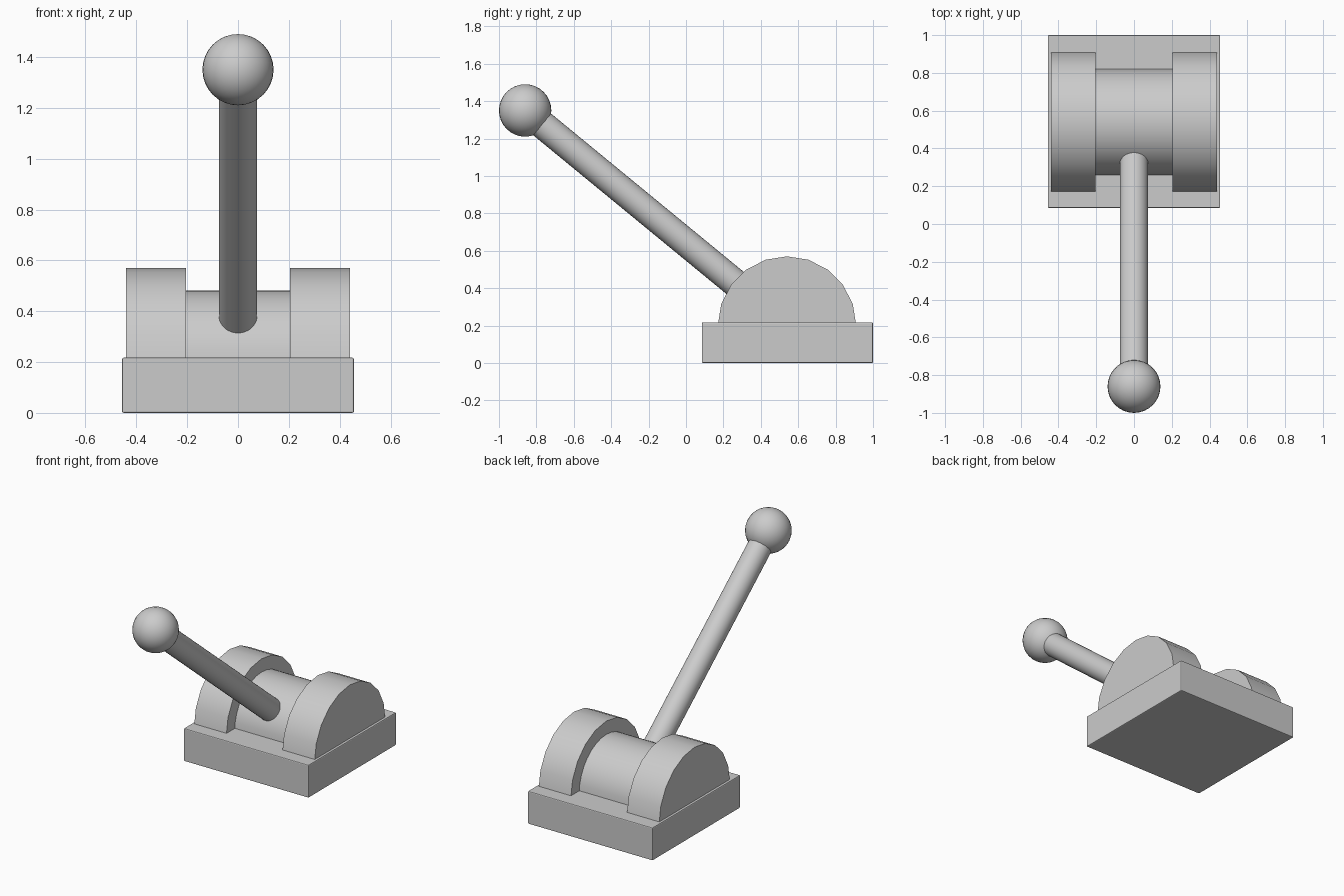
import bpy, math
from mathutils import Vector

if "Cube" in bpy.data.objects:
    bpy.data.objects.remove(bpy.data.objects["Cube"])

PIVOT = Vector((0, 0.54, 0.2))
KNOB = Vector((0, -0.86, 1.35))


def smooth(obj, angle=30):
    bpy.ops.object.select_all(action='DESELECT')
    obj.select_set(True)
    bpy.context.view_layer.objects.active = obj
    bpy.ops.object.shade_smooth_by_angle(angle=math.radians(angle))


def half_drum(name, x0, x1, radius, steps):
    """Half cylinder lying along x, flat side down on the base."""
    arc = [(PIVOT.y + radius * math.cos(math.pi * i / steps),
            PIVOT.z + radius * math.sin(math.pi * i / steps)) for i in range(steps + 1)]
    n = len(arc)
    verts = [(x, y, z) for x in (x0, x1) for y, z in arc]
    faces = [tuple(reversed(range(n))), tuple(range(n, 2 * n))]
    faces += [(i, (i + 1) % n, n + (i + 1) % n, n + i) for i in range(n)]
    mesh = bpy.data.meshes.new(name)
    mesh.from_pydata(verts, [], faces)
    obj = bpy.data.objects.new(name, mesh)
    bpy.context.collection.objects.link(obj)
    smooth(obj)
    return obj


# Base block with slightly eased edges
bpy.ops.mesh.primitive_cube_add(size=1, location=(0, 0.5425, 0.1085))
base = bpy.context.object
base.name = "base"
base.scale = (0.912, 0.915, 0.217)
bpy.ops.object.transform_apply(location=False, rotation=False, scale=True)
bevel = base.modifiers.new("eased_edges", 'BEVEL')
bevel.width = 0.006
bevel.segments = 2

# Side housings and the drum between them
half_drum("left_housing", -0.44, -0.205, 0.37, 10)
half_drum("right_housing", 0.205, 0.44, 0.37, 10)
half_drum("pivot_drum", -0.206, 0.206, 0.282, 16)

# Lever rod from inside the drum to the knob
axis = KNOB - PIVOT
start = PIVOT + axis.normalized() * 0.12
bpy.ops.mesh.primitive_cylinder_add(vertices=32, radius=0.075, depth=(KNOB - start).length,
                                    location=(start + KNOB) / 2)
rod = bpy.context.object
rod.name = "lever_rod"
rod.rotation_euler = axis.to_track_quat('Z', 'Y').to_euler()
smooth(rod)

# Ball knob
bpy.ops.mesh.primitive_uv_sphere_add(segments=32, ring_count=16, radius=0.14, location=KNOB)
knob = bpy.context.object
knob.name = "knob"
smooth(knob)
